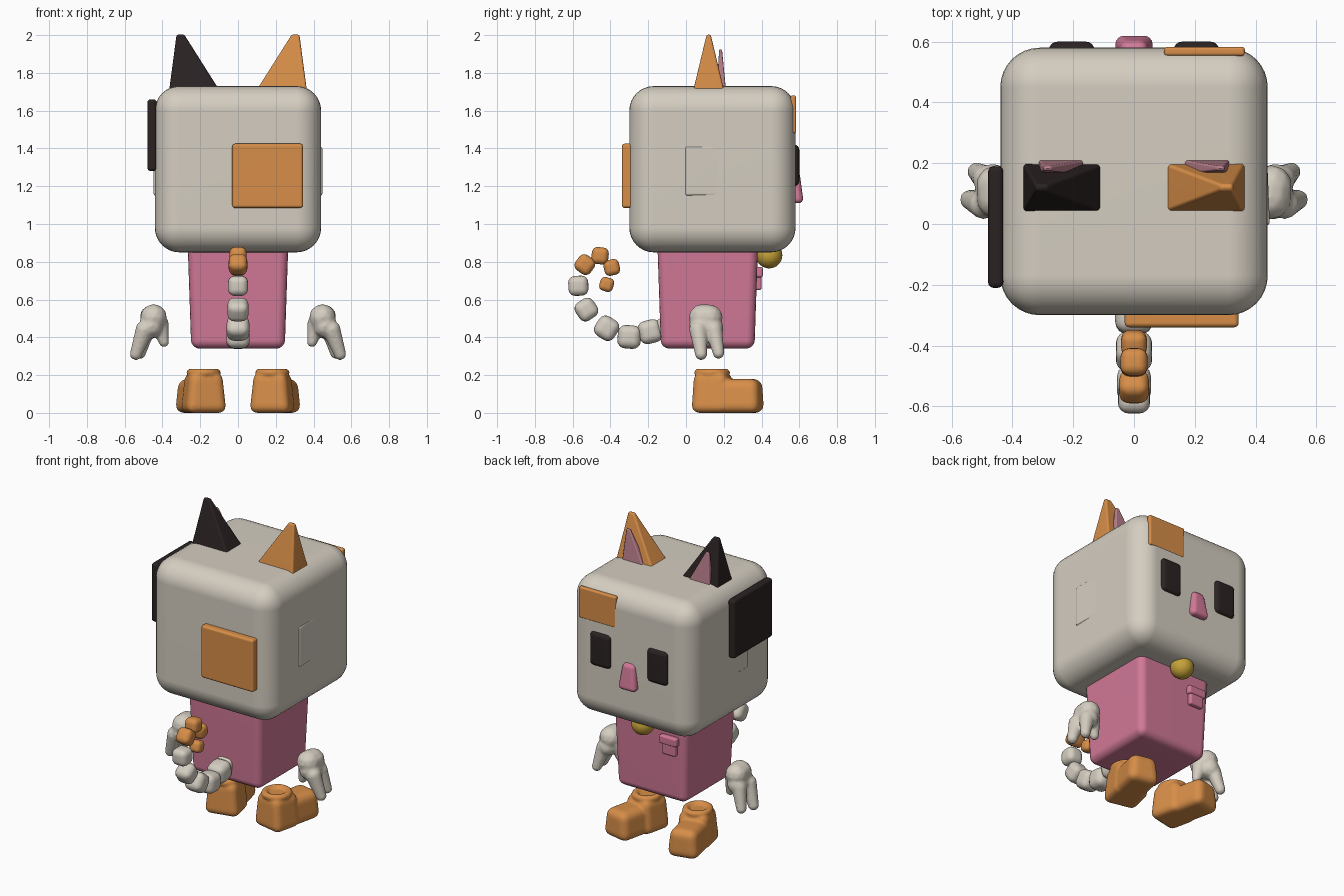
import bpy, bmesh, math
from mathutils import Vector, Matrix

cube = bpy.data.objects.get("Cube")
if cube:
    bpy.data.objects.remove(cube, do_unlink=True)


def material(name, rgb):
    m = bpy.data.materials.new(name)
    m.use_nodes = True
    m.diffuse_color = (*rgb, 1)
    m.node_tree.nodes["Principled BSDF"].inputs["Base Color"].default_value = (*rgb, 1)
    return m


CREAM = material("cream", (0.66, 0.61, 0.53))
ORANGE = material("orange", (0.68, 0.27, 0.065))
PINK = material("pink", (0.64, 0.19, 0.31))
EAR_PINK = material("dusty pink", (0.48, 0.21, 0.26))
DARK = material("dark brown", (0.024, 0.016, 0.016))
GOLD = material("gold", (0.56, 0.36, 0.04))


def finish(name, bm, mat, angle=50, weighted=True):
    me = bpy.data.meshes.new(name)
    bm.to_mesh(me)
    bm.free()
    ob = bpy.data.objects.new(name, me)
    bpy.context.collection.objects.link(ob)
    me.materials.append(mat)
    bpy.ops.object.select_all(action="DESELECT")
    bpy.context.view_layer.objects.active = ob
    ob.select_set(True)
    bpy.ops.object.shade_smooth_by_angle(angle=math.radians(angle))
    if weighted:
        ob.modifiers.new("normals", "WEIGHTED_NORMAL").keep_sharp = True
    return ob


def block(bm, size, loc, bevel, top=(1, 1), shift=(0, 0), rot=None, seg=4):
    """Rounded box; its top face can be scaled and shifted."""
    b = bmesh.new()
    bmesh.ops.create_cube(b, size=1)
    for v in b.verts:
        up = v.co.z > 0
        v.co = Vector(v.co[i] * size[i] for i in range(3))
        if up:
            v.co.x = v.co.x * top[0] + shift[0]
            v.co.y = v.co.y * top[1] + shift[1]
    bmesh.ops.bevel(b, geom=b.edges[:], offset=bevel, segments=seg,
                    profile=0.5, affect="EDGES", clamp_overlap=True)
    b.transform(Matrix.Translation(loc) @ (rot or Matrix()))
    tmp = bpy.data.meshes.new("tmp")
    b.to_mesh(tmp)
    b.free()
    bm.from_mesh(tmp)
    bpy.data.meshes.remove(tmp)


def box(name, mat, *args, **kw):
    bm = bmesh.new()
    block(bm, *args, **kw)
    return finish(name, bm, mat)


def limb(bm, a, ra, b, rb, steps=7):
    """Tapered capsule from overlapping balls."""
    a, b = Vector(a), Vector(b)
    for i in range(steps):
        t = i / (steps - 1)
        bmesh.ops.create_icosphere(bm, subdivisions=2, radius=ra + (rb - ra) * t,
                                   matrix=Matrix.Translation(a.lerp(b, t)))


def blend(ob, voxel, repeats):
    """Fuse overlapping volumes into one soft surface."""
    r = ob.modifiers.new("fuse", "REMESH")
    r.mode = "VOXEL"
    r.voxel_size = voxel
    r.use_smooth_shade = True
    s = ob.modifiers.new("soften", "SMOOTH")
    s.factor = 0.5
    s.iterations = repeats


# Head and body
box("head", CREAM, (0.88, 0.88, 0.88), (0, 0.14, 1.29), 0.13, seg=8)
box("body", PINK, (0.495, 0.495, 0.58), (0, 0.115, 0.63), 0.045, top=(1.08, 1.08))

# Fur patches on the head
box("front_patch", ORANGE, (0.375, 0.08, 0.34), (0.157, -0.3, 1.255), 0.015)
box("side_patch", DARK, (0.05, 0.4, 0.38), (-0.455, -0.01, 1.47), 0.018)
box("brow_patch", ORANGE, (0.265, 0.03, 0.2), (0.232, 0.568, 1.58), 0.01)

# Face
for side, label in ((1, "left"), (-1, "right")):
    box(label + "_eye", DARK, (0.15, 0.07, 0.22), (side * 0.205, 0.565, 1.31), 0.028)
box("nose", PINK, (0.13, 0.1, 0.17), (0, 0.573, 1.195), 0.028, top=(0.65, 0.75), shift=(0, -0.01))

for side, label in ((1, "left"), (-1, "right")):
    # Ear with inner lining
    box(label + "_ear", ORANGE if side > 0 else DARK,
        (0.27, 0.165, 0.3), (side * 0.23, 0.12, 1.853), 0.012,
        top=(0.15, 0.13), shift=(side * 0.075, 0), seg=3)
    box(label + "_inner_ear", EAR_PINK, (0.16, 0.05, 0.22), (side * 0.235, 0.187, 1.815), 0.008,
        top=(0.15, 0.3), shift=(side * 0.05, -0.004), seg=3)

    # Shallow cheek panel on the side of the head
    box(label + "_cheek_panel", CREAM, (0.03, 0.2, 0.26), (side * 0.428, 0.095, 1.28), 0.012,
        rot=Matrix.Rotation(side * 0.04, 4, "Z"))

    # Hand: palm, two fingers and thumb
    bm = bmesh.new()
    limb(bm, (side * 0.447, 0.085, 0.505), 0.072, (side * 0.452, 0.125, 0.505), 0.07, 4)
    limb(bm, (side * 0.46, 0.08, 0.46), 0.066, (side * 0.465, 0.14, 0.45), 0.06, 4)
    limb(bm, (side * 0.495, 0.065, 0.44), 0.05, (side * 0.54, 0.08, 0.312), 0.034)
    limb(bm, (side * 0.485, 0.148, 0.44), 0.047, (side * 0.518, 0.172, 0.317), 0.032)
    limb(bm, (side * 0.415, 0.11, 0.47), 0.05, (side * 0.392, 0.105, 0.375), 0.028)
    blend(finish(label + "_hand", bm, CREAM, 180, False), 0.008, 6)

    # Boot: ankle, toe and collar, turned slightly outward
    bm = bmesh.new()
    turn = Matrix.Rotation(-side * 0.22, 4, "Z")
    block(bm, (0.22, 0.2, 0.215), (side * 0.182, 0.142, 0.1075), 0.04, top=(0.8, 0.9), rot=turn)
    block(bm, (0.2, 0.32, 0.18), (side * 0.21, 0.245, 0.09), 0.045, top=(0.82, 0.95), rot=turn)
    for i in range(32):
        a = math.tau * i / 32
        p = (side * 0.182 + 0.07 * math.cos(a), 0.138 + 0.074 * math.sin(a), 0.213)
        bmesh.ops.create_icosphere(bm, subdivisions=2, radius=0.022,
                                   matrix=Matrix.Translation(p))
    blend(finish(label + "_boot", bm, ORANGE, 180, False), 0.008, 5)

# Bell and chest pocket
bm = bmesh.new()
bmesh.ops.create_uvsphere(bm, u_segments=32, v_segments=16, radius=0.07,
                          matrix=Matrix.Translation((0, 0.44, 0.835)))
finish("bell", bm, GOLD, 180, False)
box("pocket", PINK, (0.1, 0.06, 0.1), (-0.15, 0.37, 0.7), 0.012)
box("pocket_flap", PINK, (0.125, 0.07, 0.055), (-0.15, 0.372, 0.745), 0.012)

# Curled tail of rounded beads: (y, z, radius)
beads = [(-0.1, 0.45, 0.058), (-0.19, 0.43, 0.062), (-0.3, 0.402, 0.062),
         (-0.42, 0.448, 0.06), (-0.527, 0.547, 0.056), (-0.57, 0.673, 0.053),
         (-0.535, 0.785, 0.049), (-0.455, 0.832, 0.045), (-0.393, 0.77, 0.042),
         (-0.42, 0.68, 0.037)]
for i, (y, z, r) in enumerate(beads):
    y0, z0, _ = beads[max(i - 1, 0)]
    y1, z1, _ = beads[min(i + 1, len(beads) - 1)]
    rot = Matrix.Rotation(math.atan2(z1 - z0, y1 - y0), 4, "X")
    box("tail_bead_%d" % (i + 1), ORANGE if i > 5 else CREAM,
        (2 * r, 2 * r, 2 * r), (0, y, z), r * 0.68, rot=rot)
